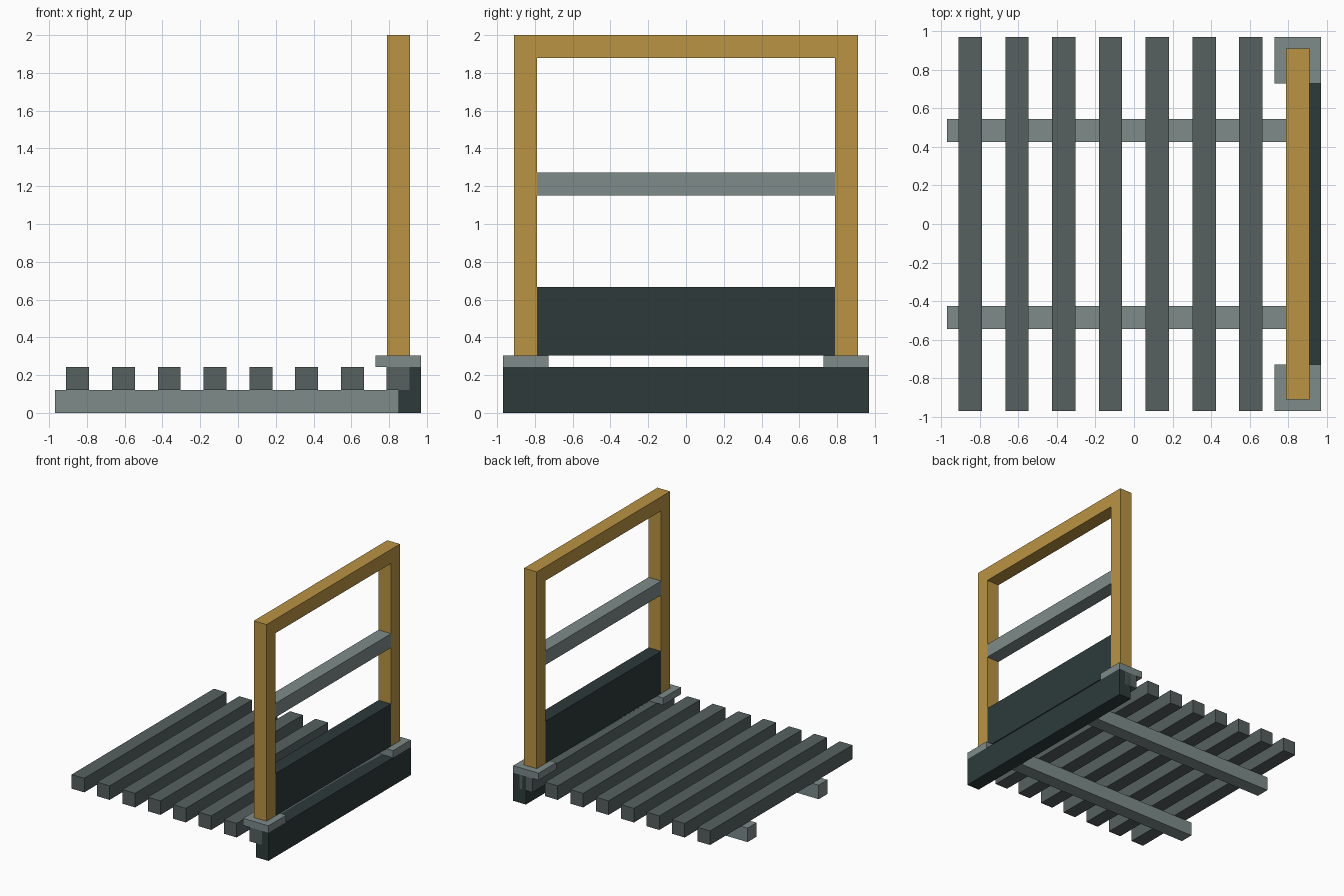
import bpy, bmesh

if "Cube" in bpy.data.objects:
    bpy.data.objects.remove(bpy.data.objects["Cube"])


def material(name, rgb):
    """Flat colour from 0-255 sRGB, stored as linear."""
    mat = bpy.data.materials.new(name)
    lin = [((c / 255 + 0.055) / 1.055) ** 2.4 for c in rgb]
    mat.diffuse_color = (*lin, 1)
    mat.use_nodes = True
    mat.node_tree.nodes["Principled BSDF"].inputs["Base Color"].default_value = mat.diffuse_color
    return mat


GOLD = material("ochre paint", (186, 148, 66))
LIGHT = material("light grey", (125, 139, 138))
MID = material("slate grey", (86, 96, 96))
DARK = material("dark teal", (45, 58, 58))


def finish(name, bm, mat):
    bmesh.ops.recalc_face_normals(bm, faces=bm.faces)
    mesh = bpy.data.meshes.new(name)
    bm.to_mesh(mesh)
    bm.free()
    mesh.materials.append(mat)
    obj = bpy.data.objects.new(name, mesh)
    bpy.context.collection.objects.link(obj)
    return obj


def box(name, x, y, z, mat):
    """Box from (min, max) ranges on each axis."""
    bm = bmesh.new()
    bmesh.ops.create_cube(bm, size=1)
    for v in bm.verts:
        v.co = [r[0] if c < 0 else r[1] for c, r in zip(v.co, (x, y, z))]
    return finish(name, bm, mat)


T = 0.1212          # timber thickness
E = 0.97            # outer half extent
POST_X = (E - 1.5 * T, E - 0.5 * T)
OUT, INN = E - 0.5 * T, E - 1.5 * T
FOOT_TOP = 2.5 * T

# Deck slats, evenly spaced, the last one under the frame
for i in range(8):
    cx = -E + T + i * 2 * T
    box(f"deck_slat_{i + 1}", (cx - T / 2, cx + T / 2), (-E, E), (T, 2 * T), MID)

# Mirrored pairs: floor runners and foot plates
for side, s in (("front", -1), ("back", 1)):
    box(f"runner_{side}", (-E, E - T), sorted((s * 0.424, s * 0.545)), (0, T), LIGHT)
    box(f"foot_plate_{side}", (E - 2 * T, E), sorted((s * (E - 2 * T), s * E)),
        (2 * T, FOOT_TOP), LIGHT)

# Base beam along the right edge
box("base_beam", (E - T, E), (-E, E), (0, 2 * T), DARK)

# Guard frame: one upside-down U profile, extruded
bm = bmesh.new()
profile = [(-OUT, FOOT_TOP), (-OUT, 2), (OUT, 2), (OUT, FOOT_TOP),
           (INN, FOOT_TOP), (INN, 2 - T), (-INN, 2 - T), (-INN, FOOT_TOP)]
face = bm.faces.new([bm.verts.new((POST_X[0], y, z)) for y, z in profile])
ext = bmesh.ops.extrude_face_region(bm, geom=[face], use_keep_orig=True)
moved = [g for g in ext["geom"] if isinstance(g, bmesh.types.BMVert)]
bmesh.ops.translate(bm, verts=moved, vec=(T, 0, 0))
finish("guard_frame", bm, GOLD)

# Middle rail and kick board between the posts
box("middle_rail", POST_X, (-INN, INN), (1.152, 1.273), LIGHT)
box("kick_board", POST_X, (-INN, INN), (FOOT_TOP, FOOT_TOP + 3 * T), DARK)
